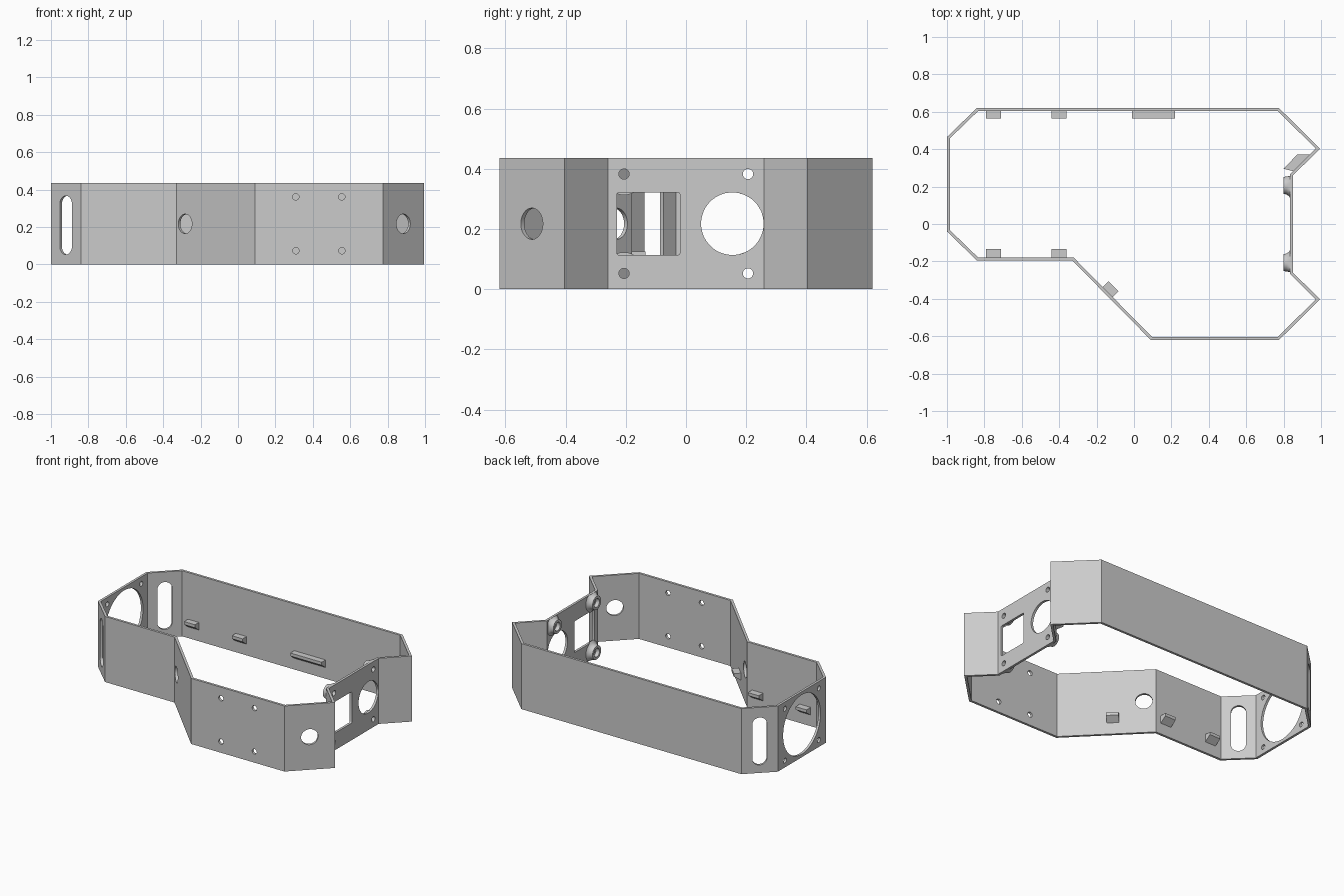
import bpy, bmesh, math
from mathutils import Vector, Matrix

if "Cube" in bpy.data.objects:
    bpy.data.objects.remove(bpy.data.objects["Cube"])

H, T = 0.435, 0.016   # wall height and thickness
MID = H / 2

grey = bpy.data.materials.new("plain_grey")
grey.use_nodes = True
grey.diffuse_color = (0.6, 0.6, 0.6, 1)
grey.node_tree.nodes["Principled BSDF"].inputs["Base Color"].default_value = (0.6, 0.6, 0.6, 1)


def make_object(name, bm):
    bmesh.ops.recalc_face_normals(bm, faces=bm.faces)
    mesh = bpy.data.meshes.new(name)
    bm.to_mesh(mesh)
    bm.free()
    mesh.materials.append(grey)
    ob = bpy.data.objects.new(name, mesh)
    bpy.context.collection.objects.link(ob)
    return ob


def loft(bm, lower, upper):
    """Closed solid between two matching loops."""
    a = [bm.verts.new(p) for p in lower]
    b = [bm.verts.new(p) for p in upper]
    bm.faces.new(a)
    bm.faces.new(b)
    for i in range(len(a)):
        j = (i + 1) % len(a)
        bm.faces.new((a[i], a[j], b[j], b[i]))


def rounded(w, h, r, steps=10):
    """Rounded rectangle; w = h = 2r gives a circle."""
    pts = []
    for q, (sx, sy) in enumerate([(1, 1), (-1, 1), (-1, -1), (1, -1)]):
        for k in range(steps):
            a = (q + (k + 0.5) / steps) * math.pi / 2
            pts.append((sx * (w / 2 - r) + r * math.cos(a), sy * (h / 2 - r) + r * math.sin(a)))
    return pts


# Enclosure wall: plan outline offset inwards
outline = [Vector(p) for p in [
    (-0.84, 0.62), (0.775, 0.62), (0.995, 0.403), (0.85, 0.26), (0.85, -0.26), (0.995, -0.403),
    (0.775, -0.62), (0.09, -0.62), (-0.33, -0.195), (-0.84, -0.195), (-1, -0.04), (-1, 0.465)]]
inner = []
for i, p in enumerate(outline):
    d1 = (p - outline[i - 1]).normalized()
    d2 = (outline[(i + 1) % len(outline)] - p).normalized()
    n1, n2 = Vector((d1.y, -d1.x)), Vector((d2.y, -d2.x))
    inner.append(p + (n1 + n2) * T / (1 + n1.dot(n2)))

bm = bmesh.new()
rings = [[bm.verts.new((p.x, p.y, z)) for p in loop]
         for loop, z in [(outline, 0), (outline, H), (inner, H), (inner, 0)]]
for k in range(4):
    r1, r2 = rings[k], rings[(k + 1) % 4]
    for i in range(len(r1)):
        j = (i + 1) % len(r1)
        bm.faces.new((r1[i], r1[j], r2[j], r2[i]))
wall = make_object("enclosure_wall", bm)

# Openings cut through the wall
cutters = bmesh.new()


def cut(x, y, z, angle, w, h, r):
    a = math.radians(angle)
    u, n = Vector((math.cos(a), math.sin(a), 0)), Vector((-math.sin(a), math.cos(a), 0))
    c = Vector((x, y, z))
    pts = [c + u * s + Vector((0, 0, t)) for s, t in rounded(w, h, r)]
    loft(cutters, [p - n * 0.035 for p in pts], [p + n * 0.035 for p in pts])


def hole(x, y, z, angle, r):
    cut(x, y, z, angle, 2 * r, 2 * r, r)


hole(-0.99, 0.213, MID, 90, 0.197)                 # large round opening
hole(0.842, 0.154, MID, 90, 0.104)                 # socket opening
cut(0.842, -0.125, MID, 90, 0.21, 0.208, 0.008)    # square opening
cut(-0.915, -0.112, 0.21, -45, 0.09, 0.315, 0.045)  # chamfer slots
cut(-0.915, 0.537, 0.21, 45, 0.09, 0.315, 0.045)
hole(0.88, -0.508, MID, 45, 0.052)                 # cable holes
hole(-0.28, -0.24, MID, -45, 0.052)
for s in (-1, 1):
    for t in (-1, 1):
        hole(-0.99, 0.213 + s * 0.178, MID + t * 0.172, 90, 0.016)
        hole(0.842, s * 0.206, MID + t * 0.165, 90, 0.017)
        hole(0.432 + s * 0.123, -0.61, MID + t * 0.144, 0, 0.017)

cutter = make_object("opening_cutter", cutters)
cutter.hide_render = True
mod = wall.modifiers.new("openings", "BOOLEAN")
mod.operation, mod.solver, mod.object = "DIFFERENCE", "EXACT", cutter
deps = bpy.context.evaluated_depsgraph_get()
wall_mesh = bpy.data.meshes.new_from_object(wall.evaluated_get(deps))
wall.modifiers.clear()
wall.data = wall_mesh
bpy.data.objects.remove(cutter)

# Flared screw bosses behind the notch wall
profile = [(0.017, 0), (0.07, 0), (0.056, 0.009), (0.048, 0.022), (0.045, 0.038),
           (0.028, 0.038), (0.028, 0.012), (0.017, 0.012)]
SEG = 32
for s, side in ((-1, "front"), (1, "back")):
    for t, level in ((-1, "lower"), (1, "upper")):
        bm = bmesh.new()
        loops = []
        for k in range(SEG):
            a = 2 * math.pi * k / SEG
            loop = []
            for r, d in profile:
                y = s * 0.206 + r * math.cos(a)
                z = MID + t * 0.165 + r * math.sin(a)
                y, z = max(-0.256, min(0.256, y)), max(0.001, min(H - 0.001, z))
                loop.append(bm.verts.new((0.837 - d, y, z)))
            loops.append(loop)
        for k in range(SEG):
            p, q = loops[k], loops[(k + 1) % SEG]
            for i in range(len(profile)):
                j = (i + 1) % len(profile)
                bm.faces.new((p[i], p[j], q[j], q[i]))
        make_object(f"{side}_{level}_boss", bm)


# Support tabs: flat top, underside sloping down to the wall
def tab(name, wa, wb, ib, ia):
    bm = bmesh.new()
    low = [(*wa, 0.07), (*wb, 0.07), (*ib, 0.105), (*ia, 0.105)]
    loft(bm, low, [(x, y, 0.125) for x, y, z in low])
    make_object(name, bm)


def straight_tab(name, x0, x1, wall_y, inner_y):
    tab(name, (x0, wall_y), (x1, wall_y), (x1, inner_y), (x0, inner_y))


for i, x in enumerate((-0.79, -0.44)):
    straight_tab(f"back_tab_{i + 1}", x, x + 0.08, 0.61, 0.563)
    straight_tab(f"front_tab_{i + 1}", x, x + 0.08, -0.185, -0.135)
straight_tab("long_back_tab", -0.01, 0.22, 0.61, 0.563)
tab("diagonal_tab", (-0.175, -0.345), (-0.122, -0.398), (-0.083, -0.36), (-0.136, -0.307))
tab("notch_tab", (0.85, 0.283), (0.94, 0.372), (0.873, 0.372), (0.80, 0.295))

# Smooth round surfaces, keep edges crisp
bpy.ops.object.select_all(action="DESELECT")
for ob in bpy.context.collection.objects:
    if ob.type == "MESH" and grey.name in ob.data.materials:
        ob.select_set(True)
        bpy.context.view_layer.objects.active = ob
bpy.ops.object.shade_smooth_by_angle(angle=math.radians(30))
